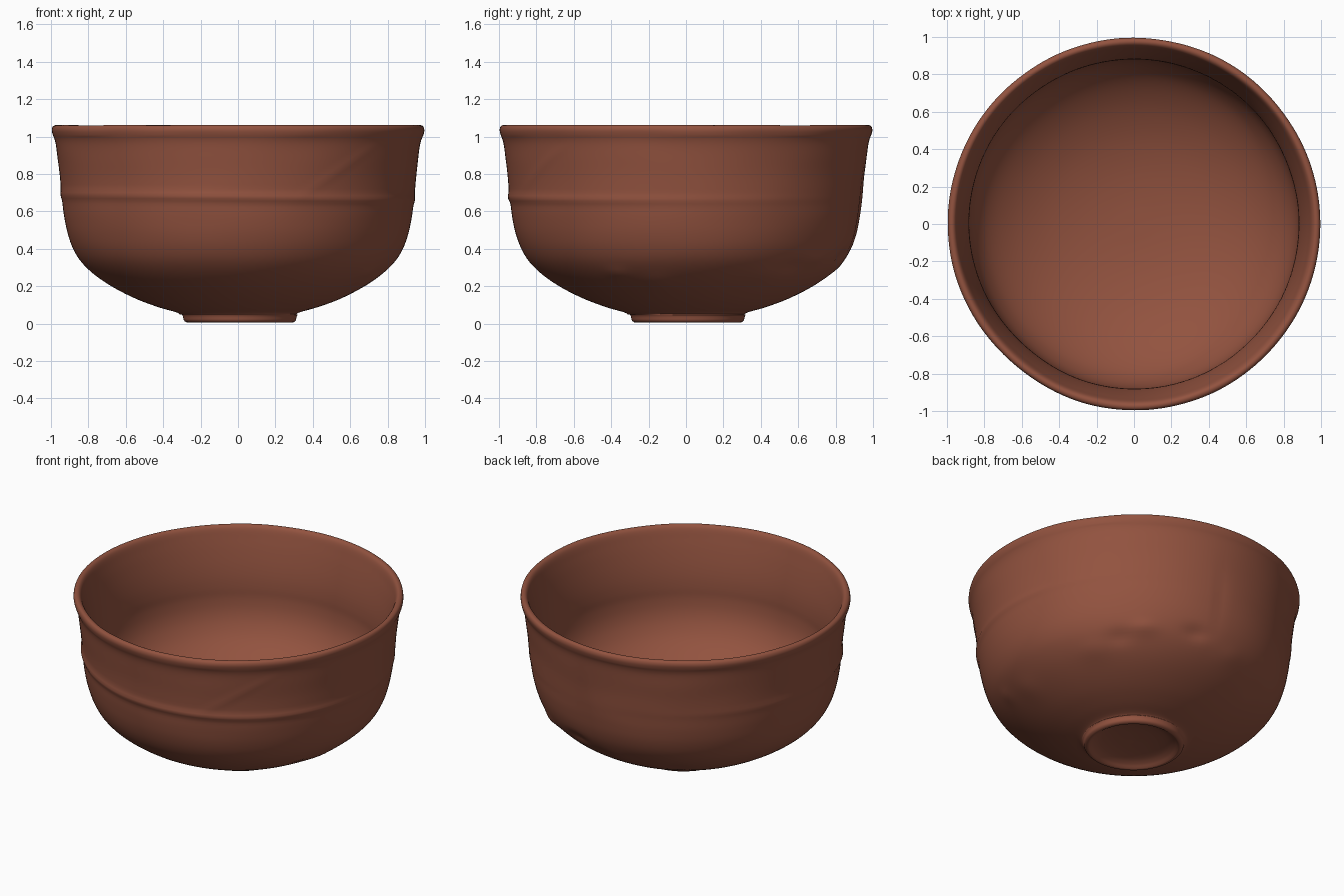
import bpy, bmesh, math
from mathutils import Vector, noise

if "Cube" in bpy.data.objects:
    bpy.data.objects.remove(bpy.data.objects["Cube"])

SEG = 160

# Half-profile (radius, height): foot recess -> foot ring -> outer wall -> rim -> inside
PROFILE = [
    (0.0, 0.056), (0.12, 0.051), (0.20, 0.040), (0.24, 0.026), (0.262, 0.012),
    (0.274, 0.006), (0.288, 0.008), (0.299, 0.018), (0.304, 0.038), (0.312, 0.050),
    (0.335, 0.062), (0.42, 0.086), (0.54, 0.130), (0.66, 0.190), (0.76, 0.256),
    (0.835, 0.327), (0.88, 0.398), (0.91, 0.48), (0.928, 0.565), (0.938, 0.64),
    (0.945, 0.70), (0.953, 0.79), (0.964, 0.88), (0.973, 0.95), (0.981, 0.985),
    (0.991, 1.01), (0.996, 1.035), (0.990, 1.054), (0.975, 1.061), (0.960, 1.055),
    (0.948, 1.035), (0.935, 0.99), (0.917, 0.92), (0.898, 0.83), (0.886, 0.75),
    (0.881, 0.68), (0.880, 0.61), (0.868, 0.53), (0.84, 0.455), (0.79, 0.380),
    (0.71, 0.308), (0.60, 0.240), (0.46, 0.182), (0.30, 0.143), (0.14, 0.124), (0.0, 0.12),
]

# Dents and lumps on the lower wall: azimuth (degrees), height, size, depth
DENTS = [(44, 0.31, 0.05, -0.015), (54, 0.35, 0.05, 0.014), (76, 0.36, 0.05, -0.018),
         (32, 0.26, 0.06, 0.010), (-12, 0.22, 0.06, 0.009), (-28, 0.27, 0.04, 0.009),
         (95, 0.30, 0.06, 0.008), (120, 0.25, 0.05, -0.008)]


def smooth_path(pts, steps):
    """Catmull-Rom resampling; also returns the position along the profile."""
    out = []
    n = len(pts)
    for i in range(n - 1):
        p = [Vector(pts[max(0, min(n - 1, i + k))]) for k in (-1, 0, 1, 2)]
        for s in range(steps):
            t = s / steps
            q = 0.5 * (2 * p[1] + (p[2] - p[0]) * t
                       + (2 * p[0] - 5 * p[1] + 4 * p[2] - p[3]) * t * t
                       + (3 * p[1] - p[0] - 3 * p[2] + p[3]) * t ** 3)
            out.append((max(q.x, 0.0), q.y, i + t))
    out.append((pts[-1][0], pts[-1][1], n - 1))
    return out


def bump(x, w):
    return math.exp(-(x / w) ** 2)


def angle_gap(a, degrees):
    return (a - math.radians(degrees) + math.pi) % (2 * math.pi) - math.pi


def surface_point(r, z, u, a):
    """Hand-thrown unevenness added to the turned shape."""
    d = Vector((math.cos(a), math.sin(a), 0))
    q = Vector((d.x * r, d.y * r, z + u * 0.1))
    dr = 0.002 * noise.noise(q * 3) * min(1, r * 2)
    # the wall is slightly flattened at the front left
    dr -= 0.009 * bump(angle_gap(a, 225), 0.4) * min(1, max(0, (z - 0.3) / 0.5))
    if 10 < u < 24:
        # throwing ridge, strongest at the front and fading at the back
        zr = 0.675 - 0.015 * math.cos(a)
        strength = 0.5 + 0.5 * math.sin(-a)
        dr += 0.011 * strength * bump(z - zr, 0.022)
        # slanted scrape at the front right
        x, y = d.x * r, d.y * r
        if y < 0 and 0.3 < x < 0.75:
            fade = math.sin(math.pi * (x - 0.3) / 0.45)
            dr += 0.005 * fade * bump(z - (0.70 + 0.7 * (x - 0.37)), 0.015)
        # upright scar at the back
        dr -= 0.006 * bump(angle_gap(a, 84), 0.025) * bump(z - 0.6, 0.2)
        for ang, zc, size, depth in DENTS:
            dr += depth * bump(angle_gap(a, ang) * r, size * 1.5) * bump(z - zc, size * 0.7)
    if z > 1.0:
        z += 0.004 * noise.noise(d * 3.0)
    off = 0.01 if u < 9 else 0.0        # the foot sits slightly off centre
    return Vector((d.x * (r + dr) + off, d.y * (r + dr) + off, z))


def build_bowl(name, mat):
    bm = bmesh.new()
    rings = []
    for r, z, u in smooth_path(PROFILE, 4):
        if r < 1e-5:
            rings.append([bm.verts.new((0, 0, z))])
        else:
            rings.append([bm.verts.new(surface_point(r, z, u, 2 * math.pi * k / SEG))
                          for k in range(SEG)])
    for a, b in zip(rings, rings[1:]):
        for k in range(SEG):
            j = (k + 1) % SEG
            if len(a) == 1:
                bm.faces.new((a[0], b[j], b[k]))
            elif len(b) == 1:
                bm.faces.new((a[k], a[j], b[0]))
            else:
                bm.faces.new((a[k], a[j], b[j], b[k]))
    bmesh.ops.recalc_face_normals(bm, faces=bm.faces)
    for f in bm.faces:
        f.smooth = True
    me = bpy.data.meshes.new(name)
    bm.to_mesh(me)
    bm.free()
    me.materials.append(mat)
    ob = bpy.data.objects.new(name, me)
    bpy.context.collection.objects.link(ob)
    return ob


# Single terracotta colour
clay = bpy.data.materials.new("reddish_brown_clay")
clay.diffuse_color = (0.29, 0.086, 0.05, 1.0)
clay.use_nodes = True
clay.node_tree.nodes["Principled BSDF"].inputs["Base Color"].default_value = clay.diffuse_color

build_bowl("tea_bowl", clay)
